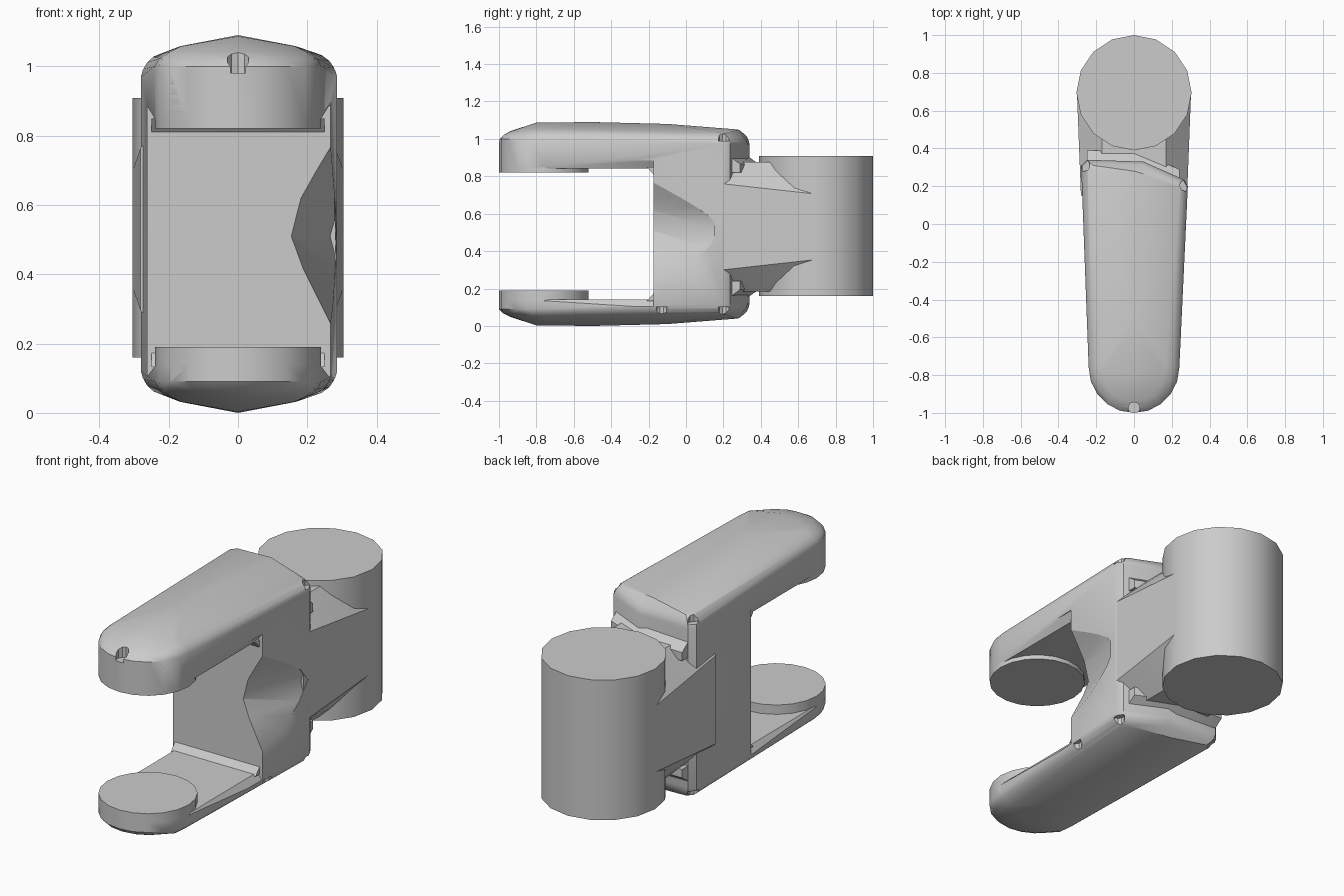
import bpy, bmesh, math
from mathutils import Vector

if "Cube" in bpy.data.objects:
    bpy.data.objects.remove(bpy.data.objects["Cube"])

MID = 0.545  # height of the mirror plane between both arms

grey = bpy.data.materials.new("cast grey")
grey.diffuse_color = (0.6, 0.6, 0.6, 1)
grey.use_nodes = True
grey.node_tree.nodes["Principled BSDF"].inputs["Base Color"].default_value = grey.diffuse_color


def make(name, bm):
    bmesh.ops.recalc_face_normals(bm, faces=bm.faces)
    me = bpy.data.meshes.new(name)
    bm.to_mesh(me)
    bm.free()
    me.materials.append(grey)
    ob = bpy.data.objects.new(name, me)
    bpy.context.collection.objects.link(ob)
    return ob


def hull(name, pts):
    bm = bmesh.new()
    for p in pts:
        bm.verts.new(p)
    res = bmesh.ops.convex_hull(bm, input=bm.verts)
    junk = {g for g in res["geom_interior"] + res["geom_unused"] if isinstance(g, bmesh.types.BMVert)}
    bmesh.ops.delete(bm, geom=list(junk), context="VERTS")
    bmesh.ops.dissolve_limit(bm, angle_limit=0.01, verts=bm.verts, edges=bm.edges)
    return make(name, bm)


def circle(r, cy, n, cx=0.0):
    return [(cx + r * math.sin(2 * math.pi * i / n), cy + r * math.cos(2 * math.pi * i / n)) for i in range(n)]


def disc(name, outline, z0, z1):
    return hull(name, [(x, y, z) for x, y in outline for z in (z0, z1)])


def cut(target, cutter):
    mod = target.modifiers.new("cut", "BOOLEAN")
    mod.operation, mod.solver, mod.object = "DIFFERENCE", "EXACT", cutter
    bpy.context.view_layer.objects.active = target
    bpy.ops.object.modifier_apply(modifier=mod.name)
    bpy.data.objects.remove(cutter)


# Bracket body: rounded tapered plan, crowned at top and bottom
plan = [(0.24 * math.cos(a), -0.76 + 0.24 * math.sin(a))
        for a in (math.pi + math.pi * i / 10 for i in range(11))]
plan += [(0.285, 0.20), (0.265, 0.235), (0.05, 0.33), (-0.25, 0.34), (-0.28, 0.31)]
pts = []
for inset, h in ((0, 0.455), (0.012, 0.477), (0.035, 0.496), (0.075, 0.513)):
    for x, y in plan:
        spine = Vector((0, min(max(y, -0.70), 0.12)))
        p = Vector((x, y))
        d = spine - p
        grow = 1.7 if y < -0.85 else (0.6 if y > 0.19 else 1.0)
        p += d.normalized() * inset * grow
        z = h - 0.03 * max(0, (p.y + 0.5) / 0.8)
        pts += [(p.x, p.y, MID + z), (p.x, p.y, MID - z)]
for y, z in ((-0.8, 0.542), (-0.5, 0.545), (-0.1, 0.535), (0.28, 0.505)):
    pts += [(0, y, MID + z), (0, y, MID - z)]
body = hull("bracket_body", pts)

# Jaw opening, flared along the arm edges and filleted at the back
bm = bmesh.new()
half = [(0.5, 0.885), (0.262, 0.885), (0.236, 0.843)]
low = [(0.236, 0.14), (0.262, 0.105), (0.5, 0.105)]
sec = half + [(-x, z) for x, z in half[::-1]] + [(-x, z) for x, z in low[::-1]] + low
f = bm.faces.new([bm.verts.new((x, -0.175, z)) for x, z in sec])
rim = [e for e in f.edges if all(abs(v.co.x) < 0.24 for v in e.verts)]
ext = bmesh.ops.extrude_face_region(bm, geom=[f], use_keep_orig=True)
for v in ext["geom"]:
    if isinstance(v, bmesh.types.BMVert):
        v.co.y = -1.3
cut(body, make("jaw_cutter", bm))

# Corner fillets between web and arms
for name, z, s in (("upper_fillet", 0.85, -1), ("lower_fillet", 0.133, 1)):
    hull(name, [(x, y, z + s * dz) for x in (-0.25, 0.25)
                for y, dz in ((-0.16, 0), (-0.21, 0), (-0.186, 0.018), (-0.17, 0.045), (-0.16, 0.045))])

# Flared scoop in the right side of the web
front = [(0.285, 0.22), (0.24, 0.32), (0.185, 0.42), (0.152, 0.51), (0.18, 0.62), (0.225, 0.70), (0.285, 0.80)]
side = [(-0.02, 0.31), (0.12, 0.42), (0.185, 0.51), (0.12, 0.59), (-0.01, 0.68)]
scoop = [(x, -0.18, z) for x, z in front] + [(0.278, y, z) for y, z in side]
scoop += [(x + 0.15, -0.25, z) for x, z in front] + [(0.45, y, z) for y, z in side]
cut(body, hull("scoop_cutter", scoop))

# Small round locating notches around the rims
for x, y, z0, z1 in ((0, -0.975, 0.98, 1.3), (0.275, 0.205, 0.99, 1.3), (-0.265, 0.31, 0.99, 1.3),
                     (0.275, 0.205, -0.2, 0.10), (0.275, -0.13, -0.2, 0.10), (-0.265, 0.31, -0.2, 0.10)):
    cut(body, disc("notch_cutter", circle(0.032, y, 10, x), z0, z1))

# Round clamping pads at the jaw tips
pad = circle(0.24, -0.76, 20)
disc("lower_pad", pad, 0.09, 0.19)
upper_pad = disc("upper_pad", pad, 0.82, 0.98)

# Neck with chamfered corners joining the body to the barrel
neck = []
for y, w in ((0.15, 0.281), (0.695, 0.302)):
    for s in (-1, 1):
        for x, h in ((0.17, 0.347), (w, 0.175 if y > 0.5 else 0.235)):
            neck += [(s * x, y, 0.53 + h), (s * x, y, 0.53 - h)]
hull("neck", neck)

# Raised shoulder blending the neck into the rear of the body
for name, s in (("upper_shoulder", 1), ("lower_shoulder", -1)):
    hull(name, [(x, y + (0 if x < 0.1 else -0.1), 0.53 + s * h) for x in (-0.25, 0.0, 0.24)
                for y, h in ((0.30, 0.29), (0.30, 0.40), (0.345, 0.365), (0.39, 0.335), (0.39, 0.29))])

# Hinge barrel
disc("hinge_barrel", circle(0.305, 0.695, 16), 0.16, 0.908)

# Smooth shading with sharp edges kept
bpy.ops.object.select_all(action="DESELECT")
for ob in bpy.context.scene.objects:
    ob.select_set(True)
    bpy.context.view_layer.objects.active = ob
bpy.ops.object.shade_smooth_by_angle(angle=math.radians(32))
